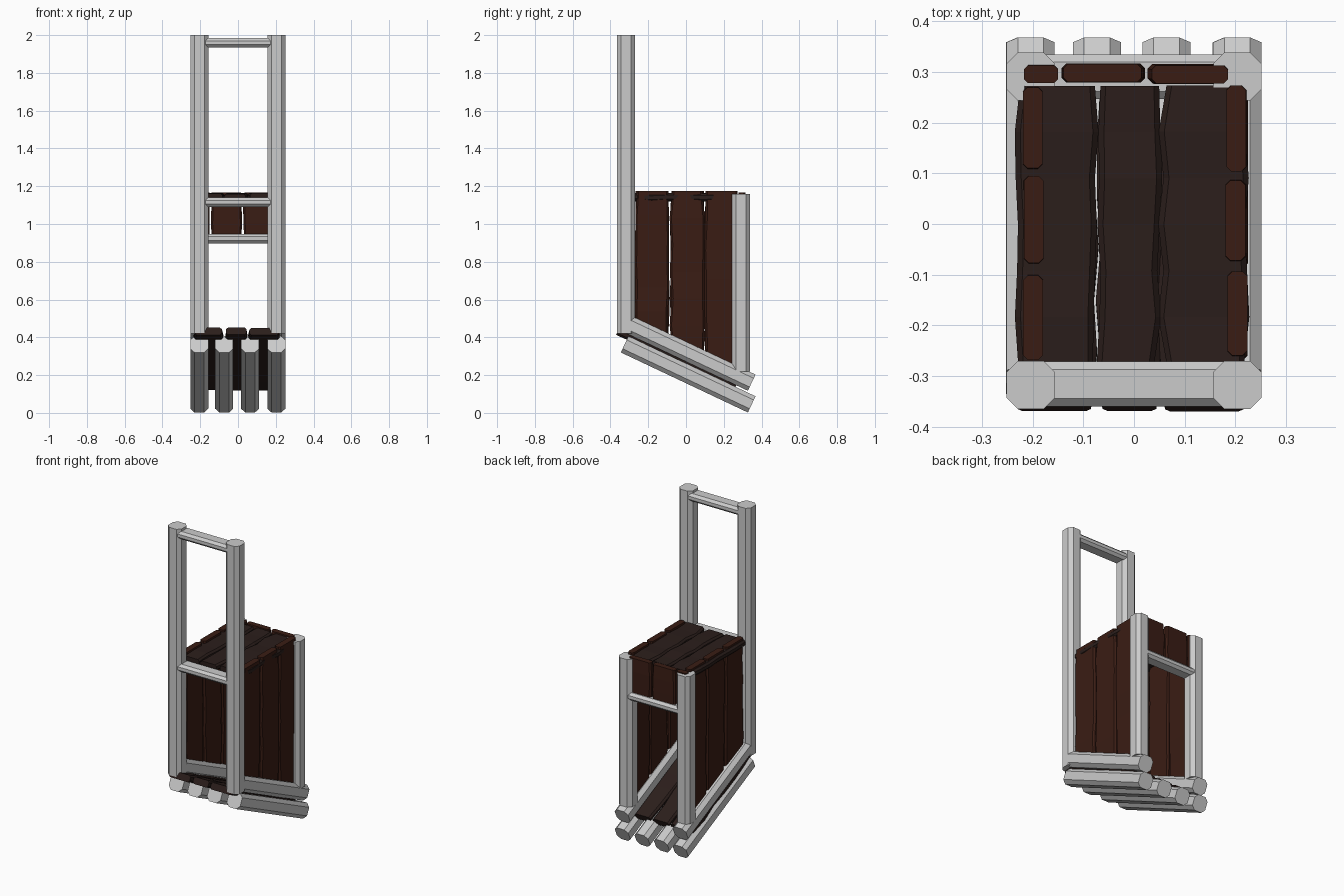
import bpy, bmesh, random
from mathutils import Vector

if "Cube" in bpy.data.objects:
    bpy.data.objects.remove(bpy.data.objects["Cube"])

random.seed(4)


def material(name, rgb):
    m = bpy.data.materials.new(name)
    m.diffuse_color = (*rgb, 1)
    m.use_nodes = True
    m.node_tree.nodes["Principled BSDF"].inputs["Base Color"].default_value = m.diffuse_color
    return m


WOOD = material("dark_wood", (0.042, 0.012, 0.007))
OLD_WOOD = material("weathered_wood", (0.024, 0.013, 0.011))


def beam(name, p0, p1, side, w, h, cut, mat=None, steps=1, wobble=0.0):
    """Chamfered bar from p0 to p1; side is the width axis. Wobble makes it a rough plank."""
    p0, p1, u = Vector(p0), Vector(p1), Vector(side).normalized()
    v = (p1 - p0).normalized().cross(u)
    a, b = w / 2, h / 2
    prof = [(a, -b + cut), (a, b - cut), (a - cut, b), (-a + cut, b),
            (-a, b - cut), (-a, -b + cut), (-a + cut, -b), (a - cut, -b)]
    bm = bmesh.new()
    rings = []
    for i in range(steps + 1):
        c = p0.lerp(p1, i / steps)
        left, right, lift = (random.uniform(-wobble, wobble) for _ in range(3))
        # rough planks taper slightly at their ends
        k = 0.93 if wobble and i in (0, steps) else 1.0
        ring = []
        for x, y in prof:
            x = x * k + (right if x > 0 else left)
            ring.append(bm.verts.new(c + u * x + v * (y * k + lift * 0.5)))
        rings.append(ring)
    for r0, r1 in zip(rings, rings[1:]):
        for j in range(8):
            k = (j + 1) % 8
            bm.faces.new((r0[j], r0[k], r1[k], r1[j]))
    bm.faces.new(rings[0][::-1])
    bm.faces.new(rings[-1])
    bmesh.ops.recalc_face_normals(bm, faces=bm.faces)
    me = bpy.data.meshes.new(name)
    bm.to_mesh(me)
    bm.free()
    ob = bpy.data.objects.new(name, me)
    bpy.context.collection.objects.link(ob)
    if mat:
        me.materials.append(mat)
    return ob


X, Y = (1, 0, 0), (0, 1, 0)
S = 0.095      # timber thickness
C = 0.022      # timber chamfer


def rail_z(y):
    return 0.16 - 0.472 * (y - 0.348)


# sloping base logs
for x in (-0.205, -0.073, 0.064, 0.203):
    beam("base_log", (x, -0.325, 0.363), (x, 0.348, 0.045), X, S, S, C)

# posts and sloping side rails
for x in (-0.204, 0.204):
    beam("side_rail", (x, -0.30, rail_z(-0.30)), (x, 0.348, 0.16), X, S, S, C)
    beam("tall_front_post", (x, -0.318, 0.42), (x, -0.318, 2.0), X, S, S, C)
    beam("short_back_post", (x, 0.291, 0.22), (x, 0.291, 1.16), X, S, S, C)

# crossbars
for name, y, z in (("top_crossbar", -0.316, 1.96),
                   ("front_crossbar", -0.316, 1.115),
                   ("back_crossbar", 0.291, 0.923)):
    beam(name, (-0.18, y, z), (0.18, y, z), Y, 0.088, 0.05, 0.015)

# side wall planks
for x in (-0.198, 0.202):
    for y in (-0.181, 0.007, 0.188):
        beam("side_plank", (x, y, rail_z(y)), (x, y, 1.175), Y,
             0.178, 0.042, 0.01, WOOD, 6, 0.005)

# back wall planks
for x0, x1 in ((-0.22, -0.15), (-0.143, 0.022), (0.027, 0.19)):
    x = (x0 + x1) / 2
    beam("back_plank", (x, 0.297, 0.92), (x, 0.297, 1.166), X,
         x1 - x0, 0.038, 0.009, WOOD, 3, 0.003)

# roof and floor planks
for x0, x1 in ((-0.235, -0.075), (-0.072, 0.05), (0.053, 0.222)):
    x, w = (x0 + x1) / 2, x1 - x0
    e = random.uniform(-0.008, 0.008)
    beam("roof_plank", (x, -0.275, 1.142), (x, 0.276 + e, 1.142), X,
         w, 0.042, 0.011, OLD_WOOD, 6, 0.006)
    beam("floor_plank", (x, -0.36, 0.434), (x, 0.265 + e, 0.139), X,
         w, 0.045, 0.011, OLD_WOOD, 6, 0.006)
